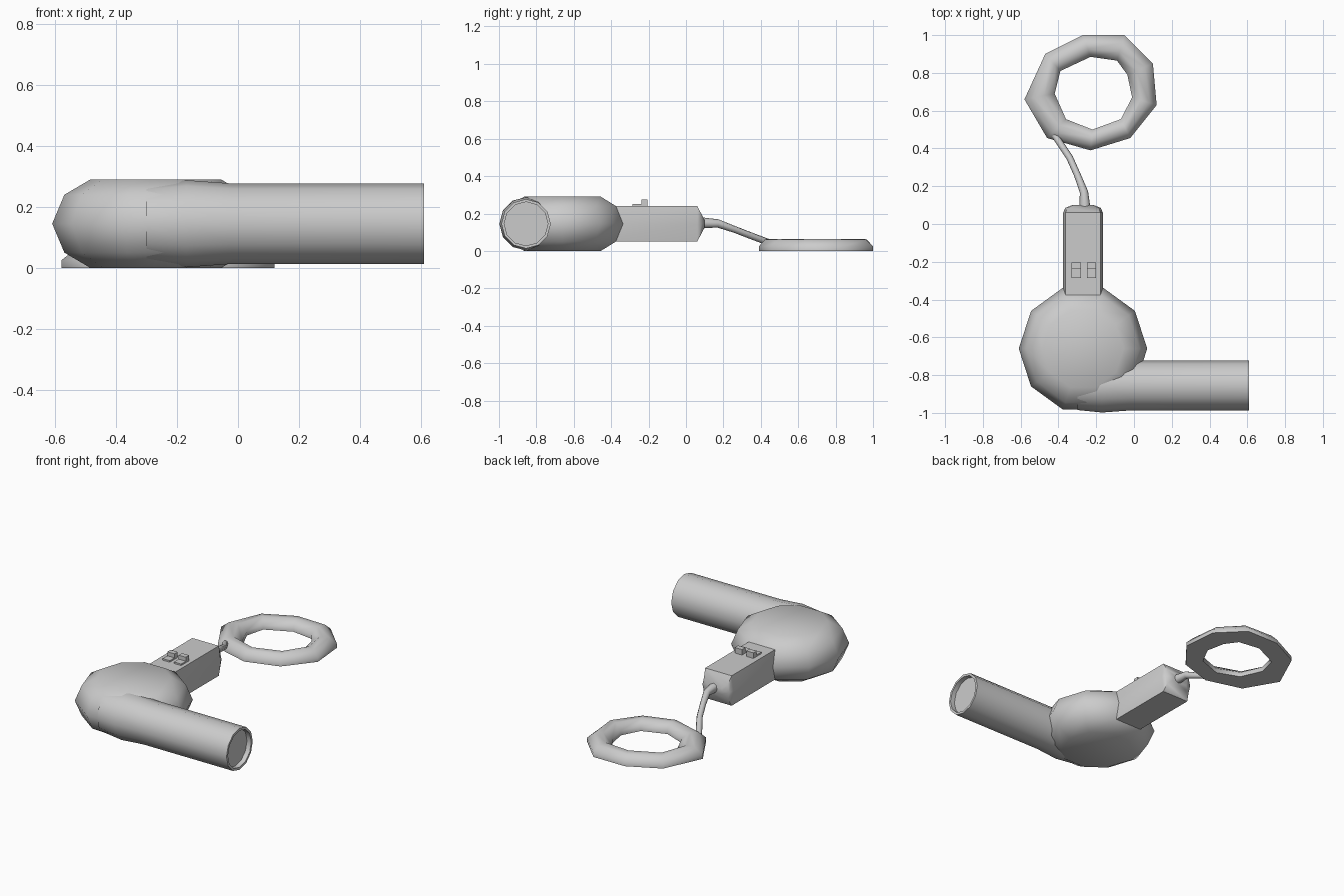
import bpy, bmesh, math
from mathutils import Vector

if "Cube" in bpy.data.objects:
    bpy.data.objects.remove(bpy.data.objects["Cube"], do_unlink=True)

grey = bpy.data.materials.new("plain grey")
grey.use_nodes = True
colour = (0.6, 0.6, 0.6, 1)
grey.diffuse_color = colour
grey.node_tree.nodes["Principled BSDF"].inputs["Base Color"].default_value = colour


def loft(name, rings, loop=False, angle=60):
    """Skin a list of equal-sized rings; open lofts get end caps."""
    bm = bmesh.new()
    rows = [[bm.verts.new(p) for p in ring] for ring in rings]
    pairs = list(zip(rows, rows[1:]))
    if loop:
        pairs.append((rows[-1], rows[0]))
    for a, b in pairs:
        n = len(a)
        for i in range(n):
            j = (i + 1) % n
            bm.faces.new((a[i], a[j], b[j], b[i]))
    if not loop:
        bm.faces.new(rows[0])
        bm.faces.new(rows[-1])
    bmesh.ops.recalc_face_normals(bm, faces=bm.faces)
    mesh = bpy.data.meshes.new(name)
    bm.to_mesh(mesh)
    bm.free()
    mesh.materials.append(grey)
    obj = bpy.data.objects.new(name, mesh)
    bpy.context.collection.objects.link(obj)
    bpy.ops.object.select_all(action="DESELECT")
    obj.select_set(True)
    bpy.context.view_layer.objects.active = obj
    bpy.ops.object.shade_smooth_by_angle(angle=math.radians(angle))
    return obj


def circle(centre, radius, sides, u, v, phase=0):
    turn = [math.tau * (i + phase) / sides for i in range(sides)]
    return [Vector(centre) + radius * (math.cos(t) * Vector(u) + math.sin(t) * Vector(v))
            for t in turn]


X, Y, Z = Vector((1, 0, 0)), Vector((0, 1, 0)), Vector((0, 0, 1))
CX, MID = -0.27, 0.145

# Motor housing: ten-sided lens
profile = [(0.215, 0), (0.3, 0.05), (0.34, MID), (0.3, 0.24), (0.215, 0.29)]
loft("motor_housing", [circle((CX, -0.66, z), r, 10, X, Y) for r, z in profile])

# Nozzle: flared root, straight barrel, shallow recess at the mouth
stations = [(-0.3, 0.13), (-0.17, 0.143), (-0.02, 0.132), (0.61, 0.132),
            (0.61, 0.117), (0.58, 0.117)]
loft("nozzle", [circle((x, -0.855, MID), r, 12, Y, Z) for x, r in stations])

# Handle: six-sided grip with a rounded end
section = [(-0.093, -0.095), (0.093, -0.095), (0.105, 0),
           (0.093, 0.095), (-0.093, 0.095), (-0.105, 0)]
grip = [(-0.5, 1, 1), (0.06, 1, 1), (0.085, 0.9, 0.5), (0.1, 0.55, 0.2)]
loft("handle", [[(CX + x * sx, y, MID + z * sz) for x, z in section]
                for y, sx, sz in grip])

# Two sliding switches with a raised thumb tab
side = [(-0.285, 0.23), (-0.205, 0.23), (-0.205, 0.275),
        (-0.238, 0.275), (-0.238, 0.25), (-0.285, 0.25)]
for label, x in (("right", -0.305), ("left", -0.225)):
    loft("switch_" + label, [[(x + dx, y, z) for y, z in side]
                             for dx in (-0.025, 0.025)], angle=20)

# Cord running from the handle down to the coil
path = [(-0.26, 0.08, 0.15, 0.03), (-0.265, 0.17, 0.147, 0.022),
        (-0.3, 0.26, 0.115, 0.018), (-0.34, 0.35, 0.08, 0.018),
        (-0.42, 0.47, 0.035, 0.018)]
rings = []
for i, (x, y, z, r) in enumerate(path):
    a, b = path[max(i - 1, 0)], path[min(i + 1, len(path) - 1)]
    along = (Vector(b[:3]) - Vector(a[:3])).normalized()
    across = along.cross(Z).normalized()
    rings.append(circle((x, y, z), r, 8, across, across.cross(along)))
loft("cord", rings)

# Coiled cord: uneven nine-sided ring with a flat underside
outer = [(-0.23, 0.39), (-0.02, 0.455), (0.12, 0.63), (0.1, 0.85), (-0.05, 1),
         (-0.27, 1), (-0.47, 0.9), (-0.58, 0.66), (-0.46, 0.455)]
inner = [(-0.22, 0.5), (-0.07, 0.555), (-0.01, 0.67), (-0.035, 0.79), (-0.09, 0.865),
         (-0.23, 0.885), (-0.39, 0.81), (-0.42, 0.69), (-0.36, 0.555)]
shape = [(0, 0), (0, 0.025), (0.3, 0.062), (0.65, 0.065), (1, 0.03), (1, 0)]
loft("cord_coil", [[Vector((*o, 0)).lerp(Vector((*i, 0)), t) + Z * h for t, h in shape]
                   for o, i in zip(outer, inner)], loop=True)
